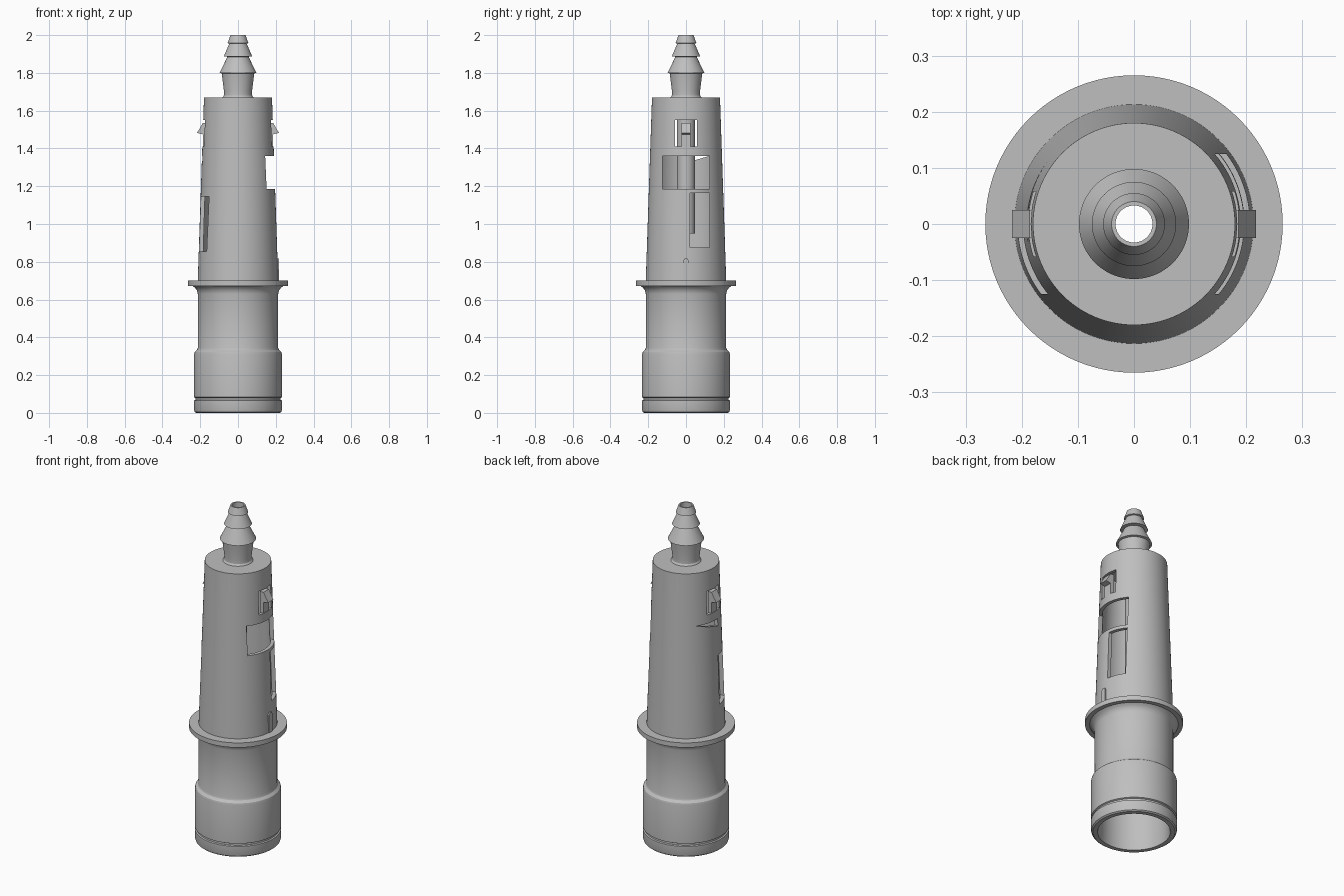
import bpy, bmesh, math

cube = bpy.data.objects.get("Cube")
if cube:
    bpy.data.objects.remove(cube)

grey = bpy.data.materials.new("light_grey_plastic")
grey.use_nodes = True
COLOUR = (0.52, 0.52, 0.52, 1)
grey.diffuse_color = COLOUR
grey.node_tree.nodes["Principled BSDF"].inputs["Base Color"].default_value = COLOUR


def add_object(name, bm):
    bmesh.ops.recalc_face_normals(bm, faces=bm.faces)
    mesh = bpy.data.meshes.new(name)
    bm.to_mesh(mesh)
    bm.free()
    mesh.materials.append(grey)
    obj = bpy.data.objects.new(name, mesh)
    bpy.context.collection.objects.link(obj)
    return obj


def lathe(name, profile, steps=96):
    """Revolve a closed (radius, height) outline around z."""
    bm = bmesh.new()
    verts = [bm.verts.new((r, 0, z)) for r, z in profile]
    edges = [bm.edges.new((v, verts[i - 1])) for i, v in enumerate(verts)]
    bmesh.ops.spin(bm, geom=verts + edges, cent=(0, 0, 0), axis=(0, 0, 1),
                   angle=math.tau, steps=steps, use_duplicate=False)
    bmesh.ops.remove_doubles(bm, verts=bm.verts, dist=1e-5)
    return add_object(name, bm)


def prism(name, points, vector):
    """Extrude a flat polygon along a vector."""
    bm = bmesh.new()
    face = bm.faces.new([bm.verts.new(p) for p in points])
    top = bmesh.ops.extrude_face_region(bm, geom=[face])["geom"]
    bmesh.ops.translate(bm, vec=vector,
                        verts=[v for v in top if isinstance(v, bmesh.types.BMVert)])
    return add_object(name, bm)


def side_prism(name, side, outline, near=0.08, far=0.3):
    """Prism pointing out along +x or -x from a (y, z) outline."""
    return prism(name, [(side * near, y, z) for y, z in outline],
                 (side * (far - near), 0, 0))


def rect(y0, y1, z0, z1):
    return [(y0, z0), (y1, z0), (y1, z1), (y0, z1)]


def select_only(obj):
    bpy.ops.object.select_all(action='DESELECT')
    obj.select_set(True)
    bpy.context.view_layer.objects.active = obj


# Hollow turned body: skirt, flange, tapered barrel, barbed nozzle, inner tube
outer = [
    (0.197, 0), (0.222, 0), (0.23, 0.006), (0.233, 0.016), (0.233, 0.066),
    (0.225, 0.069), (0.225, 0.079), (0.233, 0.083), (0.233, 0.31),
    (0.230, 0.322), (0.217, 0.334), (0.213, 0.345), (0.213, 0.63),
    (0.217, 0.648), (0.228, 0.663), (0.240, 0.672), (0.265, 0.672),
    (0.265, 0.70), (0.213, 0.70), (0.181, 1.64), (0.180, 1.67),
]
nozzle = [
    (0.082, 1.67), (0.075, 1.68), (0.074, 1.70), (0.086, 1.797),
    (0.098, 1.80), (0.056, 1.885), (0.075, 1.888), (0.046, 1.955),
    (0.055, 1.958), (0.040, 2.0),
]
inner = [
    (0.033, 2.0), (0.033, 0.95), (0.048, 0.95), (0.048, 1.64),
    (0.162, 1.64), (0.190, 0.70), (0.192, 0.02),
]
body = lathe("connector_body", outer + nozzle + inner)

# Openings in the barrel wall
cutters = [side_prism("wide_notch_cutter", 1, rect(-0.125, 0.125, 1.185, 1.36)),
           side_prism("slanted_slit_cutter", -1,
                      [(0.122, 1.36), (-0.03, 1.36), (-0.03, 1.315)])]
for side in (1, -1):
    low = 0.875 if side > 0 else 0.855
    y0, y1 = sorted((side * 0.022, side * 0.125))
    cutters += [
        side_prism("tall_window_cutter", side, rect(y0, y1, low, low + 0.29)),
        side_prism("latch_window_cutter", side, rect(-0.058, 0.058, 1.41, 1.55)),
    ]
select_only(body)
for cutter in cutters:
    mod = body.modifiers.new("opening", 'BOOLEAN')
    mod.operation = 'DIFFERENCE'
    mod.solver = 'EXACT'
    mod.object = cutter
    bpy.ops.object.modifier_apply(modifier=mod.name)
    bpy.data.objects.remove(cutter)
bpy.ops.object.shade_smooth_by_angle(angle=math.radians(25))

# Spring latches with a hooked tip, one on each side
hook = [(0.162, 1.40), (0.186, 1.40), (0.186, 1.475), (0.217, 1.482),
        (0.186, 1.535), (0.162, 1.535)]
for side, name in ((1, "left_latch"), (-1, "right_latch")):
    prism(name, [(side * x, -0.025, z) for x, z in hook], (0, 0.05, 0))

# Small key rib above the flange
side_prism("key_rib", 1, [(-0.015, 0.70), (0.015, 0.70), (0.015, 0.805),
                          (0.008, 0.817), (-0.008, 0.817), (-0.015, 0.805)],
           near=0.20, far=0.217)
